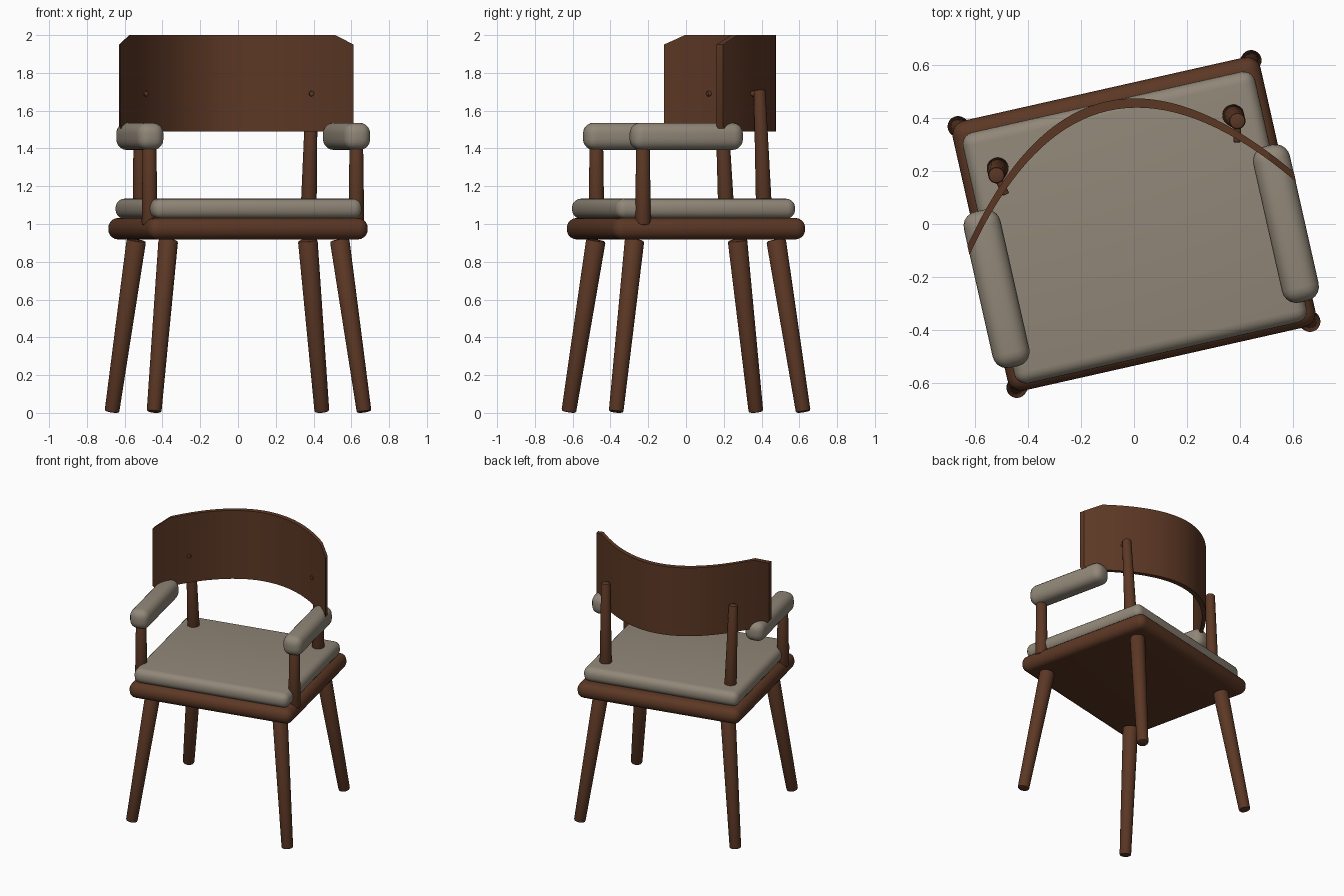
import bpy, bmesh, math
from mathutils import Matrix, Vector

if "Cube" in bpy.data.objects:
    bpy.data.objects.remove(bpy.data.objects["Cube"])

# The whole chair is turned slightly about the vertical axis
TURN = Matrix.Rotation(math.radians(12.7), 4, 'Z')


def material(name, rgb):
    m = bpy.data.materials.new(name)
    m.diffuse_color = (*rgb, 1)
    m.use_nodes = True
    m.node_tree.nodes["Principled BSDF"].inputs["Base Color"].default_value = m.diffuse_color
    return m


WOOD = material("brown_wood", (0.107, 0.039, 0.018))
FABRIC = material("beige_fabric", (0.283, 0.242, 0.188))


def finish(bm, name, mat):
    bmesh.ops.recalc_face_normals(bm, faces=bm.faces)
    bm.transform(TURN)
    me = bpy.data.meshes.new(name)
    bm.to_mesh(me)
    bm.free()
    me.materials.append(mat)
    ob = bpy.data.objects.new(name, me)
    bpy.context.collection.objects.link(ob)
    bpy.ops.object.select_all(action='DESELECT')
    ob.select_set(True)
    bpy.context.view_layer.objects.active = ob
    bpy.ops.object.shade_smooth_by_angle(angle=math.radians(32))
    return ob


def rounded_box(name, lo, hi, radius, mat, segments=5):
    lo, hi = Vector(lo), Vector(hi)
    bm = bmesh.new()
    bmesh.ops.create_cube(bm, size=1)
    bm.transform(Matrix.Translation((lo + hi) / 2) @ Matrix.Diagonal((*(hi - lo), 1)))
    bmesh.ops.bevel(bm, geom=bm.edges[:], offset=radius, segments=segments,
                    profile=0.5, affect='EDGES', clamp_overlap=True)
    return finish(bm, name, mat)


def rod(name, a, b, ra, rb, mat=WOOD, bevel=0.01):
    a, b = Vector(a), Vector(b)
    d = b - a
    bm = bmesh.new()
    bmesh.ops.create_cone(bm, cap_ends=True, segments=24, radius1=ra, radius2=rb, depth=d.length)
    rims = [e for e in bm.edges if any(len(f.verts) > 4 for f in e.link_faces)]
    bmesh.ops.bevel(bm, geom=rims, offset=bevel, segments=2, profile=0.5, affect='EDGES')
    bm.transform(Matrix.Translation((a + b) / 2) @ d.to_track_quat('Z', 'Y').to_matrix().to_4x4())
    return finish(bm, name, mat)


# Seat frame and cushion
rounded_box("seat_frame", (-0.597, -0.523, 0.918), (0.597, 0.523, 1.032), 0.053, WOOD)
rounded_box("seat_cushion", (-0.567, -0.5, 1.028), (0.567, 0.473, 1.134), 0.046, FABRIC)


# Backrest: a bent panel following a parabola in plan
def curve_v(u):
    return 0.475 - 0.417 * (u / 0.633) ** 2


END = 0.633
us = [-END, -0.615, -0.59, -0.555]
us += [-0.555 + 1.11 * i / 32 for i in range(1, 32)]
us += [0.555, 0.59, 0.615, END]

bm = bmesh.new()
rings = []
for u in us:
    edge = max(0.0, (abs(u) - 0.555) / (END - 0.555))
    top = 2.0 - 0.05 * edge
    low = 1.49 + (0.03 if abs(u) == END else 0.0)
    v = curve_v(u)
    rings.append([bm.verts.new(p) for p in (
        (u, v, low), (u, v, top), (u, v - 0.036, top), (u, v - 0.036, low))])
for r, s in zip(rings, rings[1:]):
    for i in range(4):
        j = (i + 1) % 4
        bm.faces.new((r[i], r[j], s[j], s[i]))
bm.faces.new(rings[0])
bm.faces.new(rings[-1])
finish(bm, "backrest", WOOD)

# Mirrored parts: legs, arms, back supports and pins
for side, s in (("left", -1), ("right", 1)):
    for end, t in (("front", -1), ("back", 1)):
        rod(f"{side}_{end}_leg", (s * 0.57, t * 0.508, 0.005),
            (s * 0.465, t * 0.384, 0.915), 0.039, 0.052)
    rounded_box(f"{side}_armrest", (s * 0.561 - 0.071, -0.428, 1.392),
                (s * 0.561 + 0.071, 0.178, 1.536), 0.056, FABRIC)
    rod(f"{side}_arm_post", (s * 0.561, -0.36, 0.995), (s * 0.561, -0.36, 1.42), 0.042, 0.036)
    rod(f"{side}_back_support", (s * 0.455, 0.322, 1.04), (s * 0.467, 0.294, 1.712), 0.043, 0.031)
    # Pin joining the support to the panel, its head just showing in front
    rod(f"{side}_back_pin", (s * 0.467, 0.295, 1.69), (s * 0.448, 0.215, 1.69), 0.014, 0.014,
        bevel=0.005)
